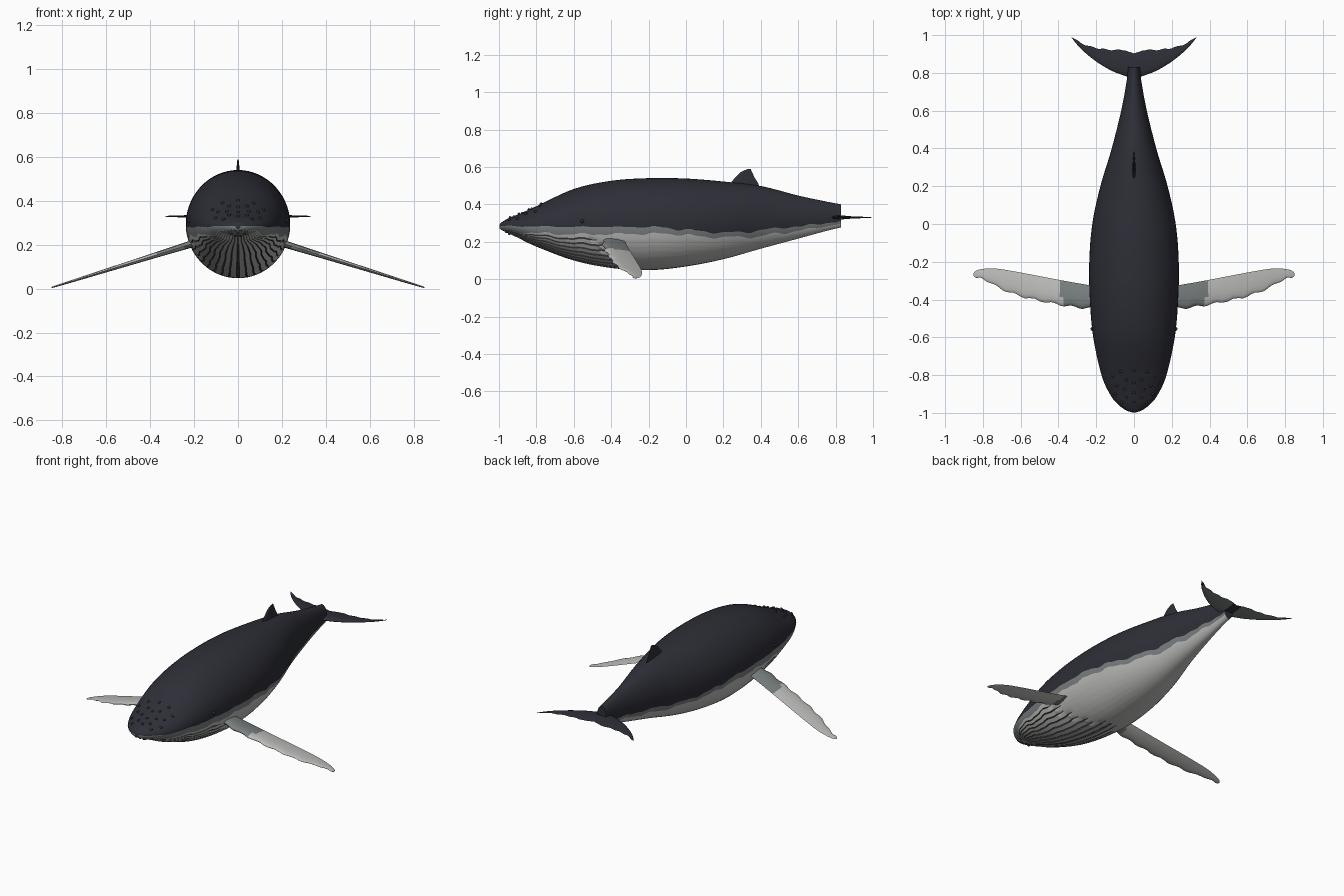
import bpy, bmesh, math
from mathutils import Vector

if "Cube" in bpy.data.objects:
    bpy.data.objects.remove(bpy.data.objects["Cube"])


def material(name, rgb):
    m = bpy.data.materials.new(name)
    m.diffuse_color = (*rgb, 1)
    m.use_nodes = True
    m.node_tree.nodes["Principled BSDF"].inputs["Base Color"].default_value = m.diffuse_color
    return m


DARK = material("dark slate", (0.027, 0.028, 0.038))
GREY = material("mid grey", (0.19, 0.21, 0.21))
PALE = material("pale grey", (0.50, 0.50, 0.49))
GROOVE = material("groove grey", (0.07, 0.07, 0.07))
MATS = [DARK, GREY, PALE, GROOVE]


def spline(pts, steps):
    """Smooth curve through control tuples of any size."""
    n, out = len(pts), []
    for i in range(n - 1):
        a, b, c, d = (pts[max(0, min(n - 1, i + k))] for k in (-1, 0, 1, 2))
        for s in range(steps):
            t = s / steps
            out.append([0.5 * (2 * q + (r - p) * t + (2 * p - 5 * q + 4 * r - w) * t * t
                               + (3 * q - p - 3 * r + w) * t ** 3)
                        for p, q, r, w in zip(a, b, c, d)])
    return out + [list(pts[-1])]


def lerp_table(tab, y):
    for (a, p), (b, q) in zip(tab, tab[1:]):
        if y <= b:
            t = max(0, (y - a) / (b - a))
            return p + (q - p) * t * t * (3 - 2 * t)
    return tab[-1][1]


def loft(name, rings, rule, mirror=False, angle=50):
    """Skin closed rings, cap both ends, colour faces by rule(row, col, face)."""
    bm = bmesh.new()
    vs = [[bm.verts.new(p) for p in r] for r in rings]
    n, faces = len(rings[0]), []
    for i in range(len(vs) - 1):
        for j in range(n):
            k = (j + 1) % n
            faces.append((i, j, bm.faces.new((vs[i][j], vs[i][k], vs[i + 1][k], vs[i + 1][j]))))
    caps = [bm.faces.new(vs[0]), bm.faces.new(vs[-1])]
    bmesh.ops.recalc_face_normals(bm, faces=bm.faces[:])
    bm.normal_update()
    for i, j, f in faces:
        f.material_index = rule(i, j, f)
    for f in caps:
        f.material_index = rule(0, 0, f)
    return finish(name, bm, mirror, angle)


def finish(name, bm, mirror=False, angle=50):
    me = bpy.data.meshes.new(name)
    bm.to_mesh(me)
    bm.free()
    for m in MATS:
        me.materials.append(m)
    ob = bpy.data.objects.new(name, me)
    bpy.context.collection.objects.link(ob)
    if mirror:
        ob.modifiers.new("mirror", 'MIRROR').use_mirror_merge = False
    bpy.context.view_layer.objects.active = ob
    ob.select_set(True)
    bpy.ops.object.shade_smooth_by_angle(angle=math.radians(angle))
    ob.select_set(False)
    return ob


# Body stations: y, half width, top z, bottom z
STATIONS = [(-0.997, 0.012, 0.292, 0.272), (-0.985, 0.045, 0.305, 0.262), (-0.95, 0.09, 0.325, 0.245),
            (-0.9, 0.128, 0.345, 0.222), (-0.8, 0.172, 0.39, 0.174), (-0.6, 0.216, 0.482, 0.10),
            (-0.4, 0.234, 0.526, 0.06), (-0.2, 0.237, 0.54, 0.048), (0, 0.221, 0.538, 0.068),
            (0.2, 0.178, 0.522, 0.107), (0.4, 0.118, 0.498, 0.163), (0.6, 0.068, 0.447, 0.217),
            (0.75, 0.04, 0.415, 0.258), (0.83, 0.031, 0.40, 0.277)]
BODY = spline(STATIONS, 8)
# Heights of the two wavy colour borders along the flank
BORDER_HIGH = [(-1, 0.285), (-0.9, 0.283), (-0.5, 0.28), (-0.15, 0.278), (0, 0.262), (0.15, 0.25),
               (0.3, 0.25), (0.45, 0.268), (0.6, 0.283), (0.84, 0.31)]
BORDER_LOW = [(-1, 0.27), (-0.9, 0.25), (-0.6, 0.24), (-0.15, 0.243), (0, 0.238), (0.1, 0.225),
              (0.35, 0.225), (0.5, 0.245), (0.65, 0.266), (0.84, 0.297)]
TOP_N, BAND_N, PLEATS = 16, 2, 9


def groove_end(g):
    return -0.16 - 0.035 * (PLEATS - g) + 0.03 * (g % 2)


rings = []
for y, w, zt, zb in BODY:
    zc, h = (zt + zb) / 2, (zt - zb) / 2
    wave = 0.005 * math.sin(31 * y) + 0.003 * math.sin(67 * y + 1)
    z2 = max(lerp_table(BORDER_LOW, y) + wave, zb + 0.3 * h)
    z1 = max(lerp_table(BORDER_HIGH, y) + wave * (1 if y > -0.2 else 0.4), z2 + 0.12 * h)
    a1, a2 = (math.asin(max(-0.97, min(0.97, (z - zc) / h))) for z in (z1, z2))
    half = [(math.pi / 2 + (a1 - math.pi / 2) * k / TOP_N, 0) for k in range(TOP_N)]
    half += [(a1 + (a2 - a1) * k / BAND_N, 0) for k in range(BAND_N)]
    step = (-math.pi / 2 - a2) / PLEATS
    for g in range(PLEATS):
        fade = max(0, min(1, (groove_end(g) - y) / 0.1)) * 0.045
        half += [(a2 + step * g, 0), (a2 + step * (g + 0.8), 0), (a2 + step * (g + 0.9), fade)]
    half.append((-math.pi / 2, 0))
    right = [(w * math.cos(a) * (1 - d), y, zc + h * math.sin(a) * (1 - d)) for a, d in half]
    right[0] = (0, y, zt)
    right[-1] = (0, y, zb)
    rings.append(right + [(-x, yy, z) for x, yy, z in right[-2:0:-1]])
HALF = len(half) - 1


def body_colour(i, j, f):
    if len(f.verts) > 4:
        return 0
    j = j if j < HALF else 2 * HALF - 1 - j
    if j < TOP_N:
        return 0
    if j < TOP_N + BAND_N:
        return 1
    g, part = divmod(j - TOP_N - BAND_N, 3)
    return 3 if part and f.calc_center_median().y < groove_end(g) else 2


loft("body", rings, body_colour)

CHORD = (0, 0.04, 0.15, 0.35, 0.65, 0.9)


def foil(point, front, back, thick):
    """Lens-shaped section: point(chord position, offset) places each vertex."""
    prof = [(c, thick * 1.9 * math.sqrt(c) * (1 - c)) for c in CHORD]
    ring = prof + [(1, 0)] + [(c, -t) for c, t in prof[:0:-1]]
    return [point(front + (back - front) * c, t) for c, t in ring]


# Long pectoral flippers with knobbly leading edge: x, front y, back y, half thickness
flipper = spline([(0.17, -0.445, -0.335, 0.022), (0.26, -0.445, -0.32, 0.02), (0.39, -0.428, -0.297, 0.016),
                  (0.6, -0.382, -0.257, 0.011), (0.73, -0.33, -0.236, 0.008), (0.8, -0.287, -0.238, 0.006),
                  (0.835, -0.285, -0.247, 0.005), (0.85, -0.275, -0.26, 0.003)], 8)
rings = []
for x, f, b, t in flipper:
    f += 0.006 * math.sin(x * 62) * (x < 0.81)
    z = 0.217 - (x - 0.17) * 0.311
    rings.append(foil(lambda c, o: (x + o * 0.3, c, z + o), f, b, t))


def flipper_colour(i, j, f):
    c = f.calc_center_median()
    return 1 if c.x < 0.385 + 0.1 * (c.y + 0.36) and f.normal.z > 0 or c.x < 0.25 else 2


loft("flipper", rings, flipper_colour, True)

# Tail flukes: x, front y, back y, half thickness
fluke = spline([(0, 0.775, 0.903, 0.016), (0.025, 0.778, 0.908, 0.015), (0.05, 0.785, 0.921, 0.014),
                (0.12, 0.812, 0.922, 0.011), (0.2, 0.86, 0.932, 0.008), (0.27, 0.917, 0.953, 0.006),
                (0.31, 0.96, 0.977, 0.004), (0.332, 0.99, 0.995, 0.002)], 5)
rings = [foil(lambda c, o: (x, c, 0.33 + o), f, b + 0.003 * math.sin(x * 90), t) for x, f, b, t in fluke]
loft("tail_fluke", rings, lambda i, j, f: 1 if f.normal.z < -0.2 and 2 <= j < 11
     and 0.03 < f.calc_center_median().x < 0.29 else 0, True)

# Hooked dorsal fin: z, front y, back y, half thickness
dorsal = spline([(0.48, 0.225, 0.40, 0.012), (0.515, 0.24, 0.384, 0.011), (0.545, 0.265, 0.366, 0.009),
                 (0.57, 0.29, 0.355, 0.007), (0.583, 0.315, 0.348, 0.005), (0.59, 0.338, 0.346, 0.002)], 4)
loft("dorsal_fin", [foil(lambda c, o: (o, c, z), f, b, t) for z, f, b, t in dorsal], lambda i, j, f: 0)


def flank(y, x, side=1):
    """Point on the body surface above (or below) the given x, y."""
    i = next(k for k in range(len(BODY) - 1) if BODY[k + 1][0] >= y)
    a, b = BODY[i], BODY[i + 1]
    s = (y - a[0]) / (b[0] - a[0])
    _, w, zt, zb = (p + (q - p) * s for p, q in zip(a, b))
    return Vector((x, y, (zt + zb) / 2 + side * (zt - zb) / 2 * math.sqrt(max(0, 1 - (x / w) ** 2))))


def bumps(name, points, radius):
    bm = bmesh.new()
    for p in points:
        for s in ((1, -1) if p.x else (1,)):
            made = bmesh.ops.create_icosphere(bm, subdivisions=2, radius=radius)
            bmesh.ops.translate(bm, verts=made['verts'], vec=(s * p.x, p.y, p.z))
    return finish(name, bm)


# Knobs on the snout, chin knobs and the eyes
SNOUT = [(0, -0.775), (0.07, -0.78), (0.115, -0.805), (0.04, -0.825), (0, -0.84), (0.09, -0.855),
         (0.05, -0.875), (0.1, -0.9), (0, -0.893), (0.04, -0.92), (0, -0.94), (0.065, -0.945)]
bumps("snout_knobs", [flank(y, x) for x, y in SNOUT], 0.008)
bumps("chin_knobs", [flank(-0.96, 0.03, -1), flank(-0.945, 0.012, -1)], 0.007)
bumps("eyes", [Vector((0.219, -0.555, 0.31))], 0.011)
